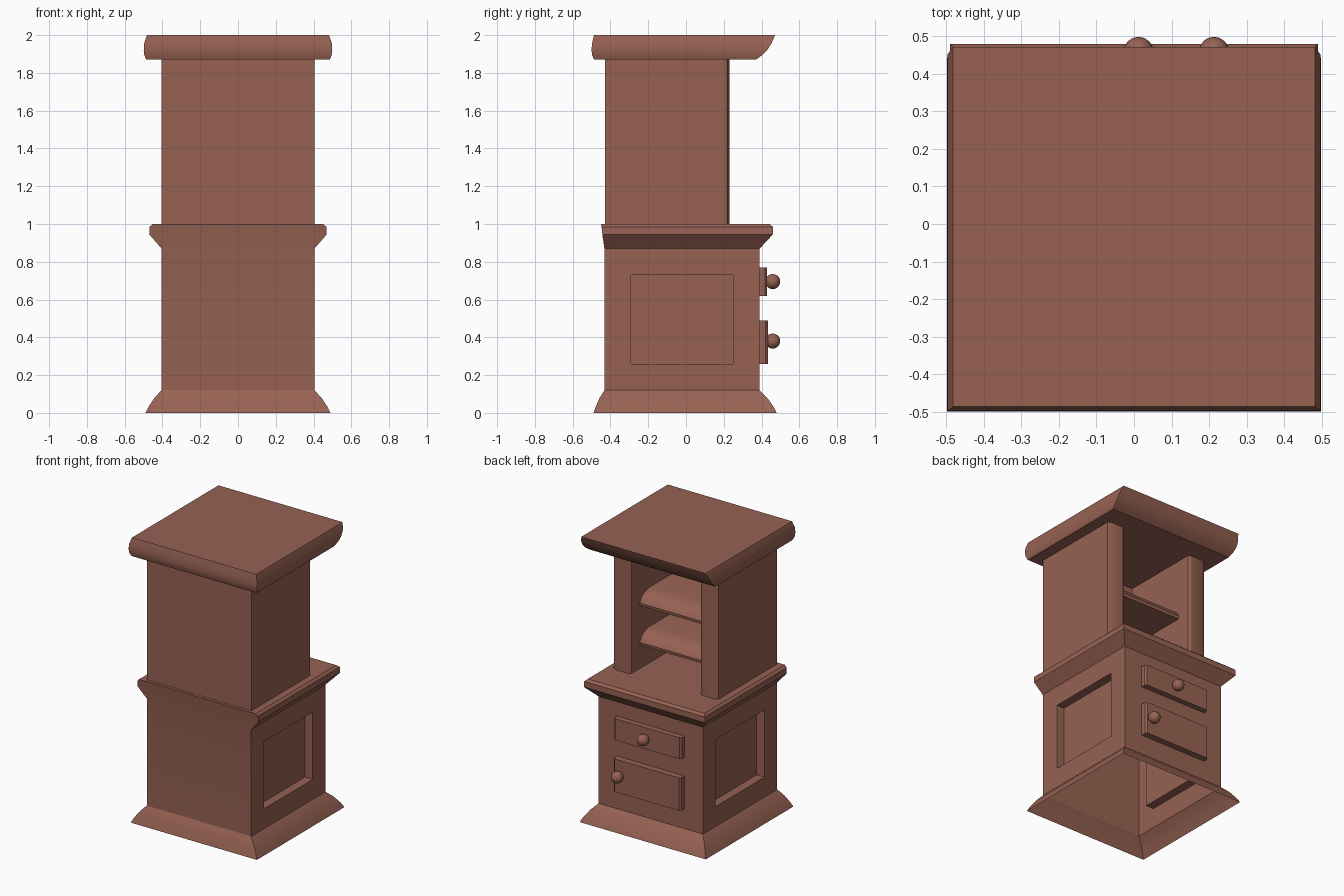
import bpy, bmesh, math

if "Cube" in bpy.data.objects:
    bpy.data.objects.remove(bpy.data.objects["Cube"])

wood = bpy.data.materials.new("brown_wood")
wood.diffuse_color = (0.31, 0.122, 0.086, 1)
wood.use_nodes = True
wood.node_tree.nodes["Principled BSDF"].inputs["Base Color"].default_value = wood.diffuse_color


def add_loft(bm, rings, cap_start=True, cap_end=True):
    """Skin a series of closed rings with equal point counts."""
    vs = [[bm.verts.new(p) for p in r] for r in rings]
    n = len(vs[0])
    for a, b in zip(vs, vs[1:]):
        for i in range(n):
            j = (i + 1) % n
            bm.faces.new((a[i], a[j], b[j], b[i]))
    if cap_start:
        bm.faces.new(vs[0][::-1])
    if cap_end:
        bm.faces.new(vs[-1])


def finish(bm, name):
    bmesh.ops.remove_doubles(bm, verts=bm.verts, dist=0.0005)
    bmesh.ops.recalc_face_normals(bm, faces=bm.faces)
    me = bpy.data.meshes.new(name)
    bm.to_mesh(me)
    bm.free()
    ob = bpy.data.objects.new(name, me)
    bpy.context.collection.objects.link(ob)
    me.materials.append(wood)
    bpy.ops.object.select_all(action='DESELECT')
    ob.select_set(True)
    bpy.context.view_layer.objects.active = ob
    bpy.ops.object.shade_smooth_by_angle(angle=math.radians(30))
    return ob


def solid(name, rings):
    bm = bmesh.new()
    add_loft(bm, rings)
    return finish(bm, name)


def rect(z, hx, y0, y1):
    return [(-hx, y0, z), (hx, y0, z), (hx, y1, z), (-hx, y1, z)]


def side_rect(x, y0, y1, z0, z1):
    return [(x, y0, z0), (x, y1, z0), (x, y1, z1), (x, y0, z1)]


HX, Y0, Y1 = 0.405, -0.432, 0.39

# Lower cabinet: open-bottomed shell with flared plinth and recessed side panels
bm = bmesh.new()
add_loft(bm, [rect(0, 0.49, -0.49, 0.48), rect(0.035, 0.472, -0.477, 0.462),
              rect(0.08, 0.442, -0.457, 0.43), rect(0.12, HX, Y0, Y1)], False, False)
for y in (Y0, Y1):
    bm.faces.new([bm.verts.new(p) for p in
                  ((-HX, y, 0.12), (HX, y, 0.12), (HX, y, 0.87), (-HX, y, 0.87))])
for s in (-1, 1):
    add_loft(bm, [side_rect(s * HX, Y0, Y1, 0.12, 0.87),
                  side_rect(s * HX, -0.29, 0.25, 0.26, 0.73),
                  side_rect(s * (HX - 0.06), -0.29, 0.25, 0.26, 0.73)], False, True)
# Countertop moulding
add_loft(bm, [rect(0.87, HX, Y0, Y1), rect(0.945, 0.47, -0.443, 0.46),
              rect(0.985, 0.468, -0.447, 0.46), rect(1.0, 0.452, -0.45, 0.443)], False, True)
finish(bm, "lower_cabinet")

# Upper cabinet: U-shaped walls, open toward +y, with eased front corners
half = [(HX, -0.43), (HX, 0.218), (0.378, 0.23), (0.288, 0.23), (0.27, 0.218), (0.27, -0.34)]
outline = half + [(-x, y) for x, y in reversed(half)]
solid("upper_cabinet", [[(x, y, z) for x, y in outline] for z in (1.0, 1.87)])

# Shelves with rounded front edges
for i, z in enumerate((1.165, 1.44)):
    prof = [(-0.35, 0), (0.125, 0), (0.128, 0.02), (0.105, 0.056),
            (0.07, 0.078), (0.02, 0.09), (-0.35, 0.09)]
    solid("shelf_%d" % (i + 1), [[(x, y, z + h) for y, h in prof] for x in (-0.28, 0.28)])

# Crown slab with rounded edge and sloping underside on the open side
solid("crown", [rect(1.87, 0.486, -0.487, 0.37), rect(1.895, 0.496, -0.497, 0.405),
                rect(1.92, 0.499, -0.5, 0.43), rect(1.955, 0.497, -0.498, 0.452),
                rect(2.0, 0.482, -0.487, 0.472)])

# Drawer and door fronts with round knobs
for name, z0, z1, y, kx, kz in (("drawer", 0.62, 0.77, 0.43, 0.012, 0.695),
                                ("door", 0.26, 0.49, 0.435, 0.213, 0.38)):
    solid(name + "_front", [[(-hx, yy, z0), (hx, yy, z0), (hx, yy, z1), (-hx, yy, z1)]
                            for hx, yy in ((0.262, 0.38), (0.262, y - 0.013), (0.25, y))])
    bm = bmesh.new()
    bmesh.ops.create_uvsphere(bm, u_segments=16, v_segments=10, radius=0.04)
    bmesh.ops.translate(bm, verts=bm.verts, vec=(kx, 0.459, kz))
    finish(bm, name + "_knob")
